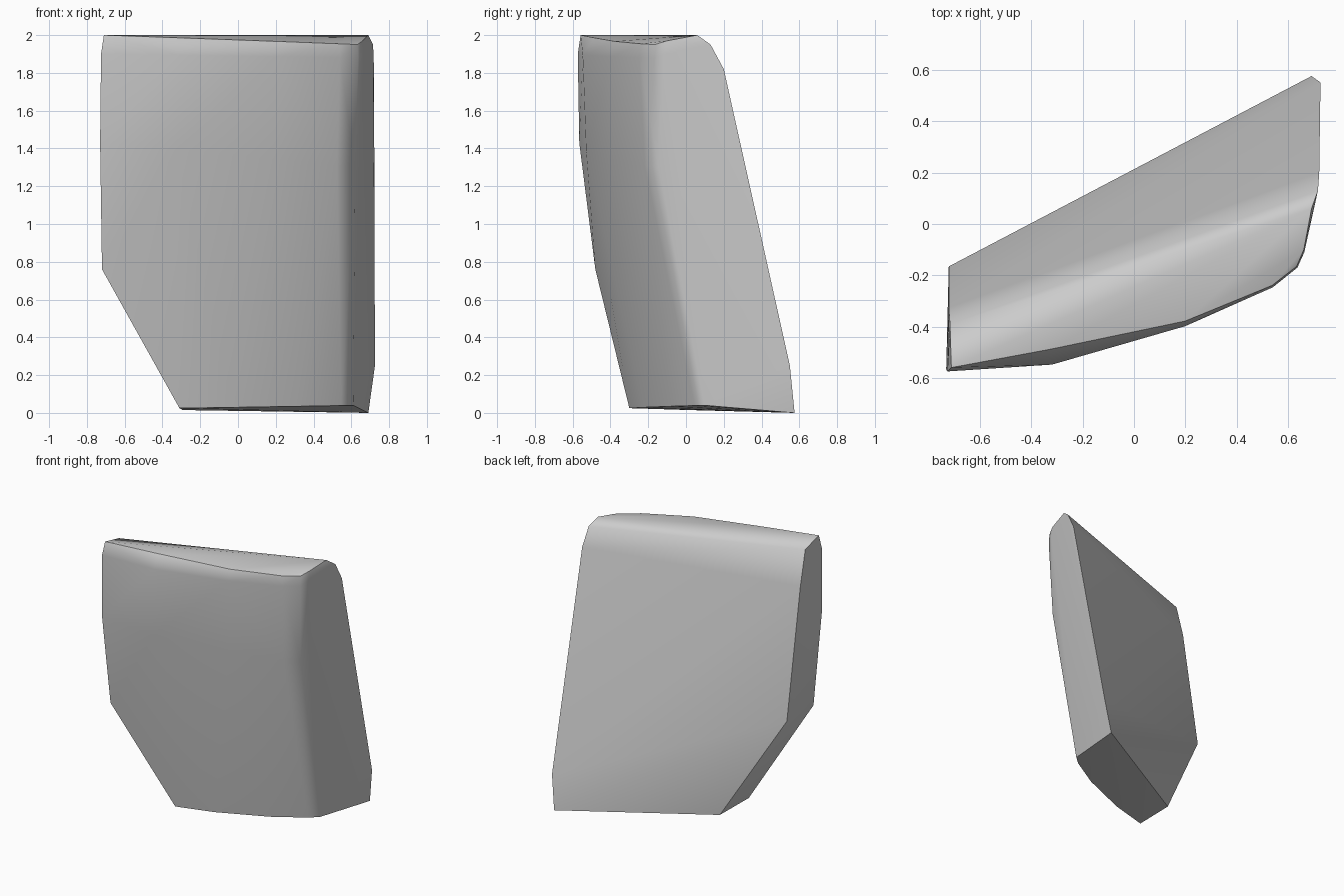
import bpy, bmesh, math
from mathutils import Vector

default = bpy.data.objects.get("Cube")
if default:
    bpy.data.objects.remove(default, do_unlink=True)

stone = bpy.data.materials.new("grey_stone")
stone.use_nodes = True
grey = (0.6, 0.6, 0.6, 1)
stone.diffuse_color = grey
stone.node_tree.nodes["Principled BSDF"].inputs["Base Color"].default_value = grey

# Front corner curves: left corner, right corner, bulge at three stations between
front_levels = [
    ((-0.31, -0.30, 0.025), (0.61, 0.10, 0.04), (0.045, 0.055, 0.025)),
    ((-0.72, -0.48, 0.76), (0.612, -0.04, 0.75), (0.065, 0.075, 0.035)),
    ((-0.73, -0.565, 1.43), (0.62, -0.145, 1.30), (0.085, 0.09, 0.042)),
    ((-0.725, -0.573, 1.90), (0.635, -0.17, 1.88), (0.09, 0.094, 0.046)),
    ((-0.71, -0.558, 2.00), (0.632, -0.165, 1.95), (0.04, 0.082, 0.044)),
]

# Back edges of the two ends, from the foot to the crown
back_right = [(0.69, 0.575, 0.0), (0.725, 0.55, 0.25), (0.72, 0.20, 1.82),
              (0.715, 0.13, 1.95), (0.69, 0.06, 2.0)]
back_left = [(-0.293, 0.018, 0.015), (-0.72, -0.165, 0.76),
             (-0.72, -0.325, 1.71), (-0.715, -0.39, 1.96)]

# Soft outward curve of the upper right end
end_curve = [(0.662, -0.11, 1.90), (0.66, -0.10, 1.97), (0.70, 0.07, 1.96)]

points = back_right + back_left + end_curve
for left, right, bulges in front_levels:
    a, b = Vector(left), Vector(right)
    outward = Vector((b.y - a.y, a.x - b.x, 0)).normalized()
    points += [a, b]
    for t, bulge in zip((0.28, 0.66, 0.92), bulges):
        points.append(a.lerp(b, t) + outward * bulge)

# Solid slab wrapped around the edge curves
bm = bmesh.new()
for p in points:
    bm.verts.new(p)
bmesh.ops.convex_hull(bm, input=bm.verts[:])
loose = [v for v in bm.verts if not v.link_faces]
bmesh.ops.delete(bm, geom=loose, context='VERTS')
bmesh.ops.dissolve_limit(bm, angle_limit=math.radians(1),
                         verts=bm.verts[:], edges=bm.edges[:])
bmesh.ops.recalc_face_normals(bm, faces=bm.faces[:])

mesh = bpy.data.meshes.new("stone_slab")
bm.to_mesh(mesh)
bm.free()
mesh.materials.append(stone)
slab = bpy.data.objects.new("stone_slab", mesh)
bpy.context.collection.objects.link(slab)

# Smooth broad surfaces with crisp borders and narrow soft creases
bpy.ops.object.select_all(action='DESELECT')
slab.select_set(True)
bpy.context.view_layer.objects.active = slab
bpy.ops.object.shade_smooth_by_angle(angle=math.radians(38))
weighted = slab.modifiers.new("broad_face_shading", 'WEIGHTED_NORMAL')
weighted.keep_sharp = True
